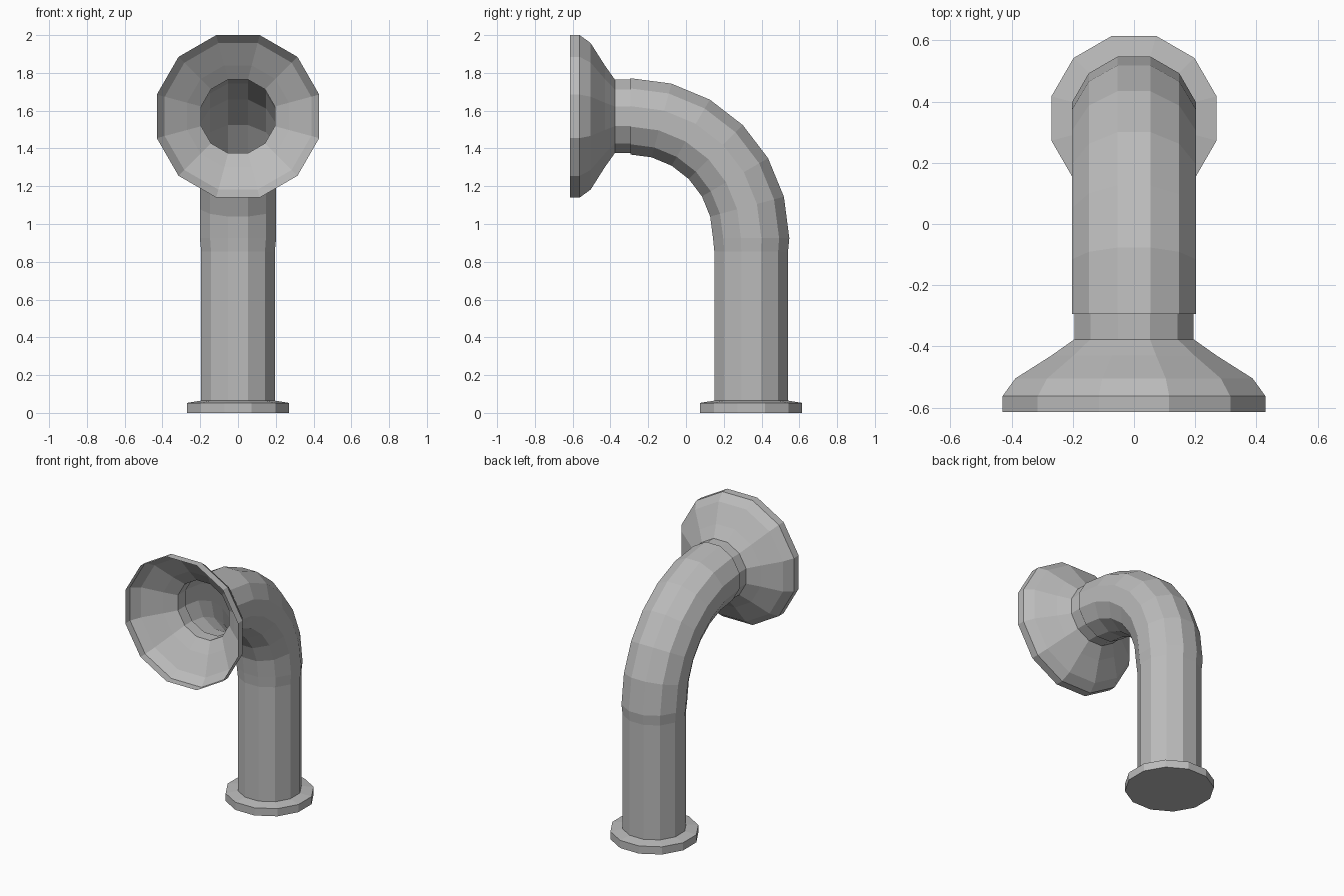
import bpy, bmesh, math
from mathutils import Vector

cube = bpy.data.objects.get("Cube")
if cube:
    bpy.data.objects.remove(cube, do_unlink=True)

SIDES = 12
PIPE_Y = 0.345      # centre of the upright pipe
HORN_Z = 1.57       # centre height of the horn

paint = bpy.data.materials.new("grey_paint")
paint.use_nodes = True
GREY = (0.5, 0.5, 0.5, 1)
paint.diffuse_color = GREY
paint.node_tree.nodes["Principled BSDF"].inputs["Base Color"].default_value = GREY


def tube(name, rings, cap_start=False):
    """Skin 12-sided rings of (y, z, turn, half_width); turn 0 lies flat, 90 faces front."""
    bm = bmesh.new()
    loops = []
    for y, z, turn, half in rings:
        t = math.radians(turn)
        out = Vector((0, math.cos(t), math.sin(t)))
        radius = half / math.cos(math.pi / SIDES)
        loop = []
        for i in range(SIDES):
            a = (i + 0.5) * 2 * math.pi / SIDES
            p = Vector((0, y, z)) + radius * (Vector((math.cos(a), 0, 0)) + out * math.sin(a))
            loop.append(bm.verts.new(p))
        loops.append(loop)
    for lo, hi in zip(loops, loops[1:]):
        for i in range(SIDES):
            j = (i + 1) % SIDES
            bm.faces.new((lo[i], lo[j], hi[j], hi[i]))
    if cap_start:
        bm.faces.new(loops[0][::-1])
    mesh = bpy.data.meshes.new(name)
    bm.to_mesh(mesh)
    bm.free()
    mesh.materials.append(paint)
    obj = bpy.data.objects.new(name, mesh)
    bpy.context.collection.objects.link(obj)
    return obj


# Base flange with a slightly sloping top
tube("base_flange", [(PIPE_Y, z, 0, r) for z, r in
                     ((0, 0.27), (0.053, 0.27), (0.065, 0.195))], cap_start=True)

# Upright pipe
tube("upright_pipe", [(PIPE_Y, z, 0, 0.195) for z in (0.06, 0.855)])

# Quarter-turn elbow, slightly wider than the pipe
bend_y, bend_z = -0.295, 0.925
elbow = [(PIPE_Y, 0.855, 0, 0.195)]
for step in range(7):
    deg = step * 15
    a = math.radians(deg)
    elbow.append((bend_y + (PIPE_Y - bend_y) * math.cos(a),
                  bend_z + (HORN_Z - bend_z) * math.sin(a), deg, 0.202))
tube("elbow", elbow)

# Neck and open flared horn
tube("horn", [(y, HORN_Z, 90, r) for y, r in
              ((-0.295, 0.202), (-0.295, 0.195), (-0.377, 0.195), (-0.43, 0.27),
               (-0.505, 0.388), (-0.563, 0.43), (-0.615, 0.43))])
